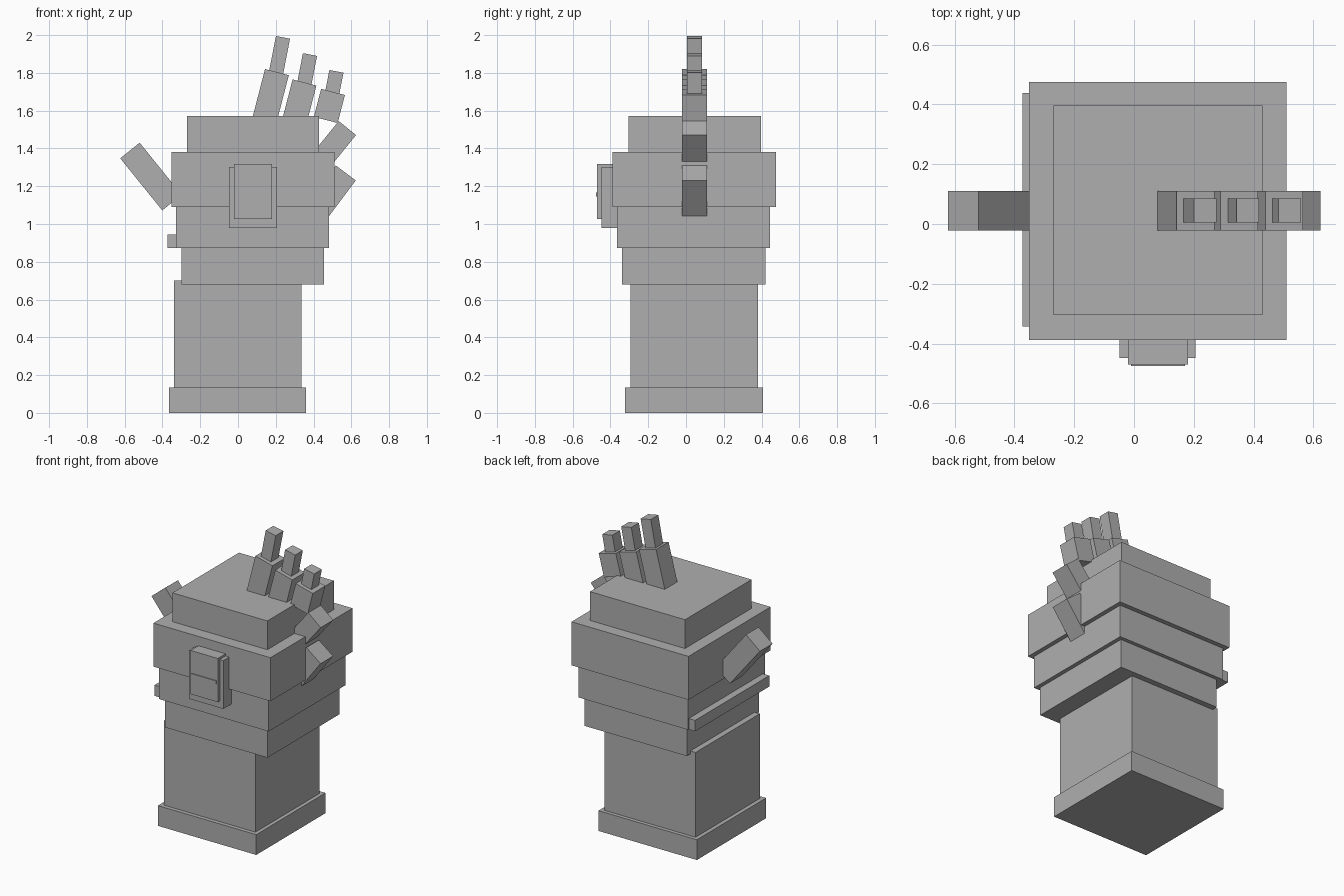
import bpy
from math import radians, sin, cos
from mathutils import Matrix, Vector

if "Cube" in bpy.data.objects:
    bpy.data.objects.remove(bpy.data.objects["Cube"])

GREY = (0.43, 0.43, 0.43, 1)
mat = bpy.data.materials.new("plain grey")
mat.use_nodes = True
mat.diffuse_color = GREY
mat.node_tree.nodes["Principled BSDF"].inputs["Base Color"].default_value = GREY


def cuboid(name, centre, size, tilt=0):
    """Box of the given size, leaning towards +x by tilt degrees."""
    bpy.ops.mesh.primitive_cube_add(size=1)
    ob = bpy.context.object
    ob.name = name
    ob.data.transform(Matrix.Diagonal((*size, 1)))
    ob.location = centre
    ob.rotation_euler.y = radians(tilt)
    ob.data.materials.append(mat)
    return ob


def block(name, x, y, z):
    """Upright box from its extents."""
    ends = (x, y, z)
    return cuboid(name, [(a + b) / 2 for a, b in ends], [b - a for a, b in ends])


def segment(name, top, width, length, tilt, depth):
    """Finger segment hanging from the middle of its top end."""
    axis = Vector((sin(radians(tilt)), 0, cos(radians(tilt))))
    centre = Vector((top[0], 0.045, top[1])) - axis * length / 2
    return cuboid(name, centre, (width, depth, length), tilt)


# Forearm and cuff
block("cuff_base", (-0.365, 0.36), (-0.322, 0.407), (0, 0.135))
block("forearm", (-0.30, 0.335), (-0.295, 0.382), (0.135, 0.69))
block("forearm_side_plate", (-0.338, -0.30), (-0.295, 0.382), (0.135, 0.70))

# Stacked hand tiers
block("lower_tier", (-0.30, 0.455), (-0.339, 0.42), (0.68, 0.872))
block("middle_tier", (-0.327, 0.482), (-0.365, 0.445), (0.872, 1.09))
block("side_strip", (-0.374, -0.32), (-0.343, 0.438), (0.872, 0.945))
block("upper_tier", (-0.352, 0.511), (-0.388, 0.476), (1.09, 1.38))
block("top_block", (-0.27, 0.43), (-0.305, 0.396), (1.38, 1.572))

# Front panel
block("panel_back", (-0.048, 0.206), (-0.448, -0.36), (0.98, 1.303))
block("panel_front", (-0.02, 0.18), (-0.47, -0.385), (1.027, 1.318))
block("panel_bar", (-0.01, 0.17), (-0.476, -0.465), (1.145, 1.168))

# Fingers, each a thick segment with a thin tip
THICK, THIN = 0.132, 0.08
fingers = {
    "first": ((0.206, 1.804), 0.36, (0.238, 1.988), 0.21),
    "second": ((0.352, 1.749), 0.32, (0.381, 1.897), 0.18),
    "third": ((0.503, 1.699), 0.153, (0.521, 1.808), 0.14),
}
for name, (knuckle, length, tip, tip_length) in fingers.items():
    segment(name + "_finger", knuckle, 0.13, length, 14.5, THICK)
    segment(name + "_fingertip", tip, 0.076, tip_length, 11, THIN)

# Folded fingers at the side, and the thumb
segment("upper_side_finger", (0.579, 1.508), 0.118, 0.30, 39, THICK)
segment("lower_side_finger", (0.571, 1.27), 0.132, 0.25, 37, THICK)
segment("thumb", (-0.572, 1.389), 0.132, 0.354, -38.9, THICK)
